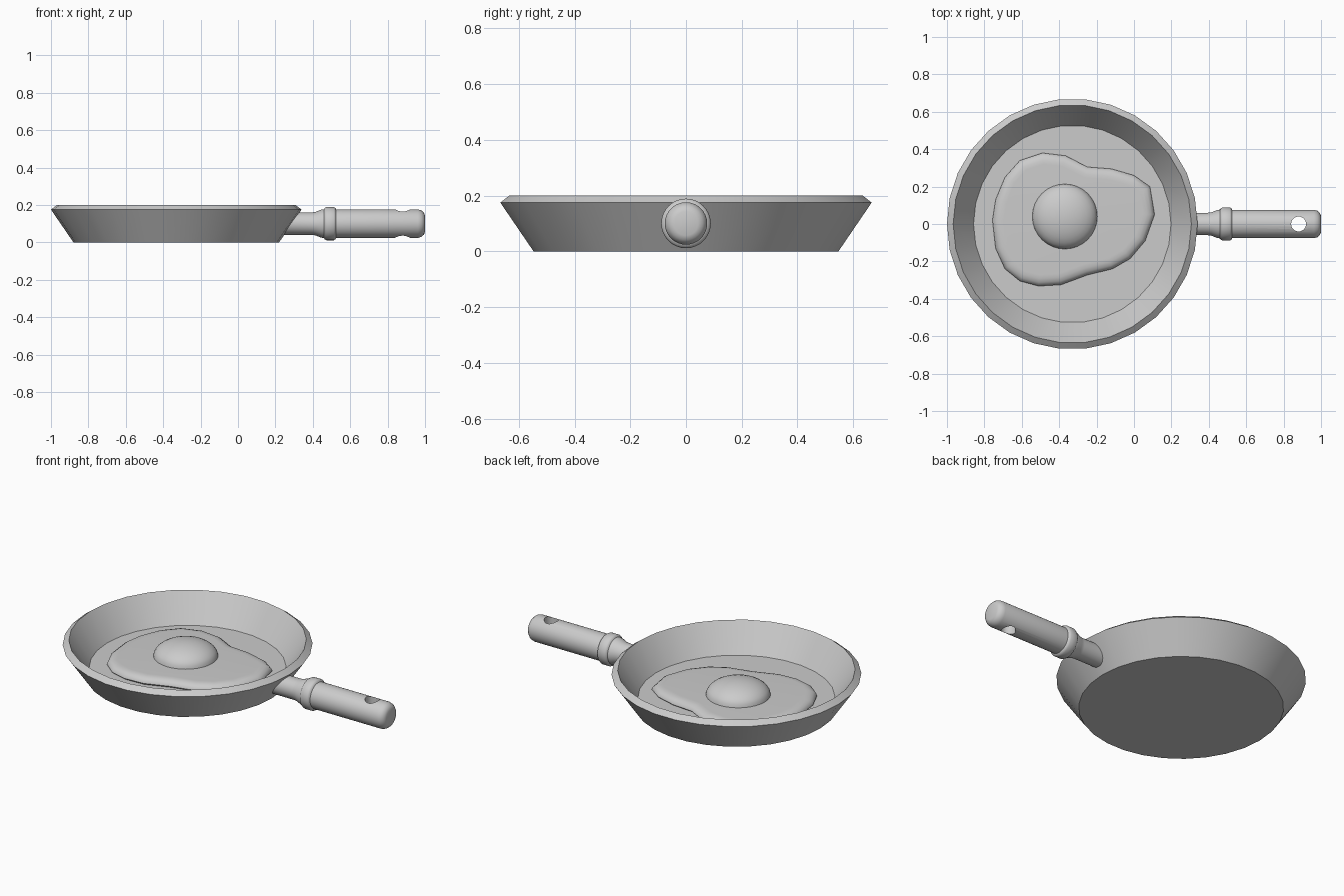
import bpy, bmesh, math
from mathutils import Vector, Matrix

if "Cube" in bpy.data.objects:
    bpy.data.objects.remove(bpy.data.objects["Cube"])


def make_object(name, bm, angle=40):
    bmesh.ops.recalc_face_normals(bm, faces=bm.faces)
    mesh = bpy.data.meshes.new(name)
    bm.to_mesh(mesh)
    bm.free()
    obj = bpy.data.objects.new(name, mesh)
    bpy.context.collection.objects.link(obj)
    smooth(obj, angle)
    return obj


def smooth(obj, angle=40):
    obj.data.shade_smooth()
    obj.data.set_sharp_from_angle(angle=math.radians(angle))


def loft(rings, cap_start=True, cap_end=True):
    """Skin a list of equal-length point rings."""
    bm = bmesh.new()
    loops = [[bm.verts.new(p) for p in ring] for ring in rings]
    n = len(loops[0])
    for a, b in zip(loops, loops[1:]):
        for i in range(n):
            j = (i + 1) % n
            bm.faces.new((a[i], a[j], b[j], b[i]))
    if cap_start:
        bm.faces.new(loops[0][::-1])
    if cap_end:
        bm.faces.new(loops[-1])
    return bm


def circle(n):
    return [(math.cos(math.tau * i / n), math.sin(math.tau * i / n)) for i in range(n)]


# Pan body: turned profile (radius, height), 30 sides
PAN_X = -0.33
pan_profile = [(0.55, 0), (0.67, 0.175), (0.637, 0.2), (0.528, 0.04)]
make_object("pan", loft([[(PAN_X + r * c, r * s, z) for c, s in circle(30)]
                         for r, z in pan_profile]), 30)

# Handle: turned along x; first ring slanted to sit inside the pan wall
handle_profile = [(0.265, 0.06), (0.395, 0.06), (0.415, 0.063), (0.445, 0.075), (0.46, 0.077),
                  (0.464, 0.084), (0.473, 0.089), (0.512, 0.089), (0.521, 0.084), (0.525, 0.076),
                  (0.962, 0.076), (0.98, 0.071), (0.994, 0.059), (1.0, 0.043)]
rings = []
for k, (x, r) in enumerate(handle_profile):
    slope = 0.68 if k == 0 else 0
    rings.append([(x + slope * r * s, r * c, 0.1 + r * s) for c, s in circle(32)])
handle = make_object("handle", loft(rings))

# Hanging hole through the handle
bm = bmesh.new()
bmesh.ops.create_cone(bm, cap_ends=True, segments=24, radius1=0.04, radius2=0.04, depth=0.4,
                      matrix=Matrix.Translation((0.88, 0, 0.1)))
cutter = make_object("hole_cutter", bm)
cutter.hide_render = True
mod = handle.modifiers.new("hole", 'BOOLEAN')
mod.operation = 'DIFFERENCE'
mod.solver = 'EXACT'
mod.object = cutter
bpy.context.view_layer.objects.active = handle
bpy.ops.object.modifier_apply(modifier=mod.name)
bpy.data.objects.remove(cutter)
smooth(handle)

# Egg white: wavy outline with a rounded edge
outline = [(.11, .05), (.085, .2), (.0, .26), (-.12, .295), (-.25, .305), (-.365, .365),
           (-.49, .38), (-.61, .34), (-.69, .25), (-.74, .13), (-.757, .02), (-.74, -.13),
           (-.69, -.24), (-.61, -.305), (-.51, -.332), (-.39, -.325), (-.25, -.273),
           (-.115, -.24), (-.02, -.185), (.06, -.09)]
pts = [Vector(p) for p in outline]


def inset(d):
    res = []
    for i, p in enumerate(pts):
        t = (pts[(i + 1) % len(pts)] - pts[i - 1]).normalized()
        res.append(p + Vector((-t.y, t.x)) * d)
    return res


edge = [(0.012, 0.038), (0.0, 0.05), (0.004, 0.062), (0.02, 0.074), (0.04, 0.08), (0.06, 0.081)]
make_object("egg_white", loft([[(p.x, p.y, z) for p in inset(d)] for d, z in edge]), 60)

# Yolk: flattened dome on the white
yolk_rings = []
for k in range(8):
    a = math.radians(k * 12)
    yolk_rings.append([(-0.37 + 0.174 * math.cos(a) * c, 0.04 + 0.174 * math.cos(a) * s,
                        0.08 + 0.086 * math.sin(a)) for c, s in circle(32)])
make_object("egg_yolk", loft(yolk_rings), 60)
